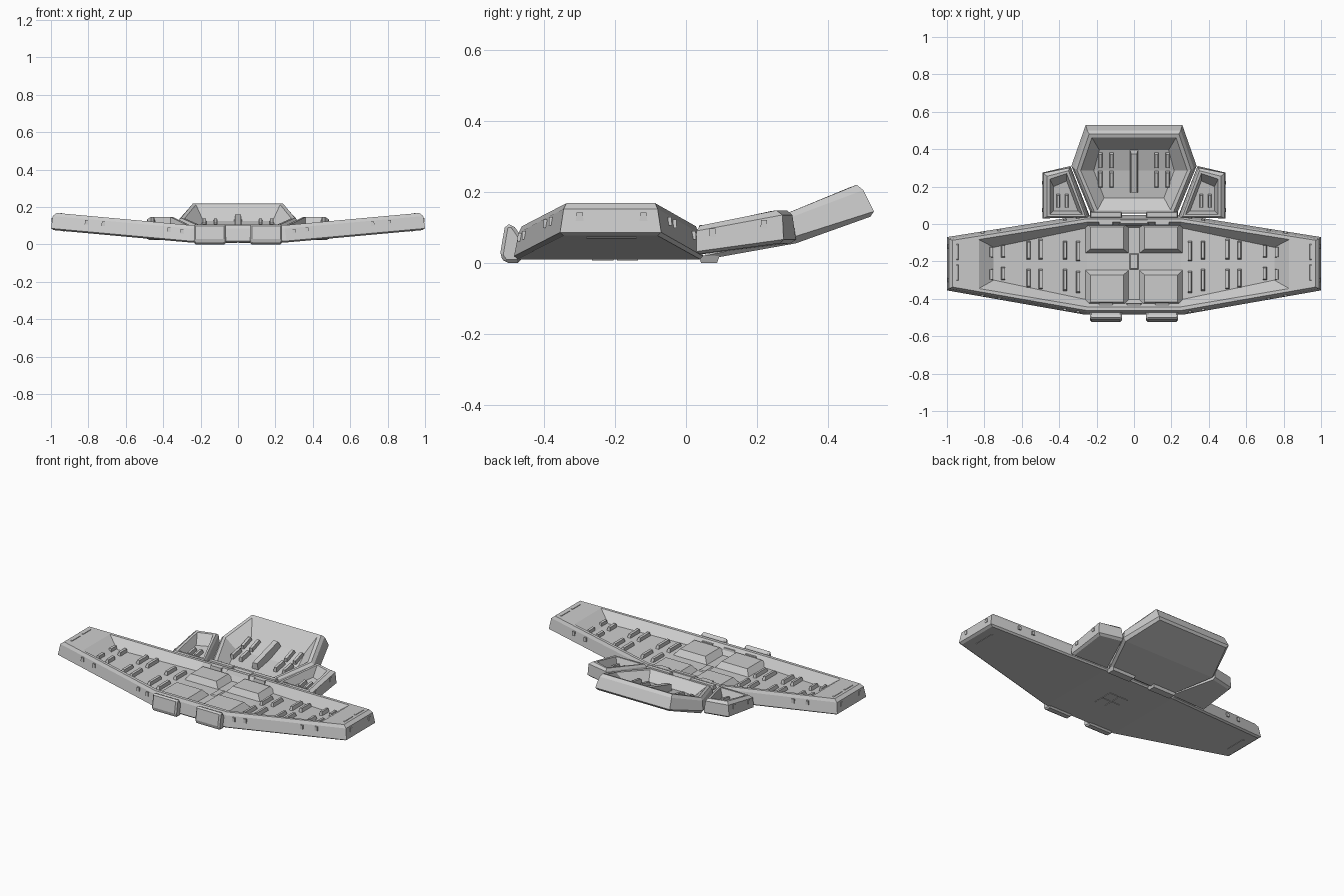
import bpy, bmesh, math
from mathutils import Matrix, Vector

if "Cube" in bpy.data.objects:
    bpy.data.objects.remove(bpy.data.objects["Cube"])


def finish(bm, name, bevel=0.0):
    bmesh.ops.recalc_face_normals(bm, faces=bm.faces[:])
    me = bpy.data.meshes.new(name)
    bm.to_mesh(me)
    bm.free()
    ob = bpy.data.objects.new(name, me)
    bpy.context.collection.objects.link(ob)
    if bevel:
        m = ob.modifiers.new("bevel", 'BEVEL')
        m.width, m.segments = bevel, 1
        m.limit_method, m.angle_limit = 'ANGLE', math.radians(25)
    return ob


def tray(name, rings, bevel=0.0):
    """Each ring is two matching chains; first ring is the underside, last the floor."""
    bm = bmesh.new()
    n = len(rings[0][0])
    loops = [[bm.verts.new(p) for p in a + b[::-1]] for a, b in rings]
    for lo, hi in zip(loops, loops[1:]):
        for i in range(2 * n):
            j = (i + 1) % (2 * n)
            bm.faces.new((lo[i], lo[j], hi[j], hi[i]))
    for lp in (loops[0], loops[-1]):
        for i in range(n - 1):
            bm.faces.new((lp[i], lp[i + 1], lp[2 * n - 2 - i], lp[2 * n - 1 - i]))
    return finish(bm, name, bevel)


def block(name, center, size, taper=(0.7, 0.85), rot=(0, 0, 0)):
    """Frustum standing on its centre point, top scaled by taper."""
    bm = bmesh.new()
    bmesh.ops.create_cube(bm, size=1)
    for v in bm.verts:
        t = taper if v.co.z > 0 else (1, 1)
        v.co = Vector((v.co.x * size[0] * t[0], v.co.y * size[1] * t[1], (v.co.z + .5) * size[2]))
    r = Matrix.Rotation(rot[1], 4, 'Y') @ Matrix.Rotation(rot[0], 4, 'X')
    bm.transform(Matrix.Translation(center) @ r)
    return finish(bm, name)


def lift(x):
    return .01 + .068 * max(0, abs(x) - .25) / .75


# Main wing: upswept tray with sloped rim and solid tips
def wing_ring(xm, xt, fm, ft, bt, bm_, h):
    xs = (-xt, -xm, xm, xt)
    front = [(x, y, lift(x) + h) for x, y in zip(xs, (ft, fm, fm, ft))]
    back = [(x, y, lift(x) + h) for x, y in zip(xs, (bt, bm_, bm_, bt))]
    return front, back


tray("wing_tray", [wing_ring(*r) for r in (
    (.25, .985, -.475, -.345, -.08, .040, 0),
    (.26, 1.00, -.485, -.355, -.07, .048, .008),
    (.25, .99, -.472, -.345, -.08, .035, .075),
    (.25, .97, -.463, -.337, -.087, .028, .093),
    (.25, .83, -.443, -.345, -.083, .010, .093),
    (.25, .75, -.405, -.300, -.125, -.020, .042))])

tilt = math.atan(.068 / .75)
for s in (-1, 1):
    side = "left" if s < 0 else "right"
    # Ribs on the wing floor, in pairs
    for x, y0, y1, y2, y3 in ((.30, -.20, -.09, -.37, -.25), (.37, -.19, -.09, -.36, -.24),
                              (.50, -.19, -.08, -.35, -.24), (.565, -.19, -.09, -.34, -.24),
                              (.70, -.18, -.11, -.30, -.23), (.765, -.18, -.12, -.30, -.24)):
        for a, b in ((y0, y1), (y2, y3)):
            block("wing_rib_" + side, (s * x, (a + b) / 2, lift(x) + .038),
                  (.022, b - a, .026), rot=(0, -s * tilt, 0))
    # Tip slot strip
    for y in (-.15, -.26):
        block("tip_strip_" + side, (s * .945, y, lift(.945) + .091), (.012, .09, .005),
              rot=(0, -s * tilt, 0))
    # Paired marks on the wing's outer walls
    for x in (.30, .37, .72, .81):
        fy = -.478 + (x - .25) * .173
        by = .041 - (x - .25) * .155
        for nm, y in (("front", fy), ("back", by)):
            block("wall_mark_" + nm, (s * x, y, lift(x) + .045), (.02, .012, .024), (.8, .8))
    for y in (-.3, -.12):
        block("tip_mark_" + side, (s * .992, y, lift(1) + .04), (.012, .022, .024), (.8, .8))
    # Central raised pads and their catches
    block("rear_pad_" + side, (s * .145, -.075, .050), (.235, .165, .038), (.75, .72))
    block("front_pad_" + side, (s * .145, -.345, .050), (.235, .20, .038), (.75, .72))
    block("front_catch_" + side, (s * .15, -.432, .055), (.08, .028, .036), (.9, .7))
    block("rear_catch_" + side, (s * .15, .005, .07), (.08, .028, .033), (.9, .7))
    # Front clips wrapped over the wing edge
    prof = ((-.465, 0), (-.51, 0), (-.525, .02), (-.51, .108), (-.488, .108), (-.465, .075))
    bm = bmesh.new()
    f = bm.faces.new([bm.verts.new((s * .065, y, z)) for y, z in prof])
    g = bmesh.ops.extrude_face_region(bm, geom=[f])
    bmesh.ops.translate(bm, vec=(s * .17, 0, 0),
                        verts=[v for v in g["geom"] if isinstance(v, bmesh.types.BMVert)])
    finish(bm, "front_clip_" + side, .009)
    # Hinge blocks between wing and tail
    block("hinge_" + side, (s * .15, .065, 0), (.15, .045, .02), (1.12, 1.35))
    block("hinge_top_" + side, (s * .15, .05, .085), (.17, .035, .022), (.95, .7))

block("floor_spine", (0, -.2, .05), (.05, .09, .008))
block("rear_bridge", (0, .012, .085), (.16, .04, .022), (.9, .5))
block("front_bridge", (0, -.436, .06), (.12, .03, .03), (.6, .7))


# Tail tray: hexagonal, bending upward towards the back
def tail_ring(pts):
    return [(-x, y, z) for x, y, z in pts], [(x, y, z) for x, y, z in pts]


tray("tail_tray", [tail_ring(r) for r in (
    ((.22, .07, .012), (.32, .31, .055), (.245, .52, .13)),
    ((.23, .055, .02), (.335, .31, .075), (.258, .53, .145)),
    ((.22, .055, .09), (.32, .295, .128), (.25, .50, .205)),
    ((.21, .06, .10), (.305, .29, .142), (.24, .482, .22)),
    ((.195, .075, .10), (.285, .285, .14), (.225, .462, .213)),
    ((.16, .14, .058), (.215, .285, .085), (.185, .395, .125)))])

block("tail_spine", (0, .285, .083), (.045, .24, .05), (.7, .9), (.28, 0, 0))
for s in (-1, 1):
    side = "left" if s < 0 else "right"
    for x in (.12, .18):
        block("tail_rib_rear", (s * x, .345, .098), (.024, .09, .03), rot=(.34, 0, 0))
        block("tail_rib_front", (s * x, .24, .073), (.024, .09, .03), rot=(.19, 0, 0))
    for x in (.145, .205):
        block("tail_mark", (s * x, .512, .165), (.016, .014, .022), (.8, .8), (.5, 0, 0))

    # Side pods flanking the tail
    def pod_ring(pts):
        q = [(s * x, y, z) for x, y, z in pts]
        return q[:2], q[2:]

    tray("side_pod_" + side, [pod_ring(r) for r in (
        ((.24, .05, .025), (.34, .295, .055), (.475, .04, .025), (.475, .265, .055)),
        ((.24, .04, .032), (.34, .31, .066), (.49, .03, .032), (.49, .275, .066)),
        ((.25, .035, .09), (.345, .30, .135), (.485, .03, .09), (.485, .272, .135)),
        ((.26, .04, .105), (.35, .285, .148), (.465, .04, .105), (.465, .255, .148)),
        ((.275, .05, .105), (.36, .27, .146), (.45, .05, .105), (.45, .24, .146)),
        ((.30, .07, .06), (.36, .23, .085), (.43, .07, .06), (.43, .20, .085)))])
    for x in (.36, .405):
        block("pod_rib_" + side, (s * x, .125, .066), (.02, .075, .028), rot=(.17, 0, 0))
    for y in (.075, .22):
        block("pod_mark_" + side, (s * .486, y, .06 + y * .17), (.01, .02, .024), (.8, .8))
    # Shallow underside details
    for y in (-.235, -.165):
        block("belly_hatch_panel", (s * .035, y, .007), (.06, .06, .006), (1, 1))
    block("underside_strip_" + side, (s * .93, -.21, lift(.93) - .002), (.012, .14, .005), (1, 1),
          (0, -s * tilt, 0))
